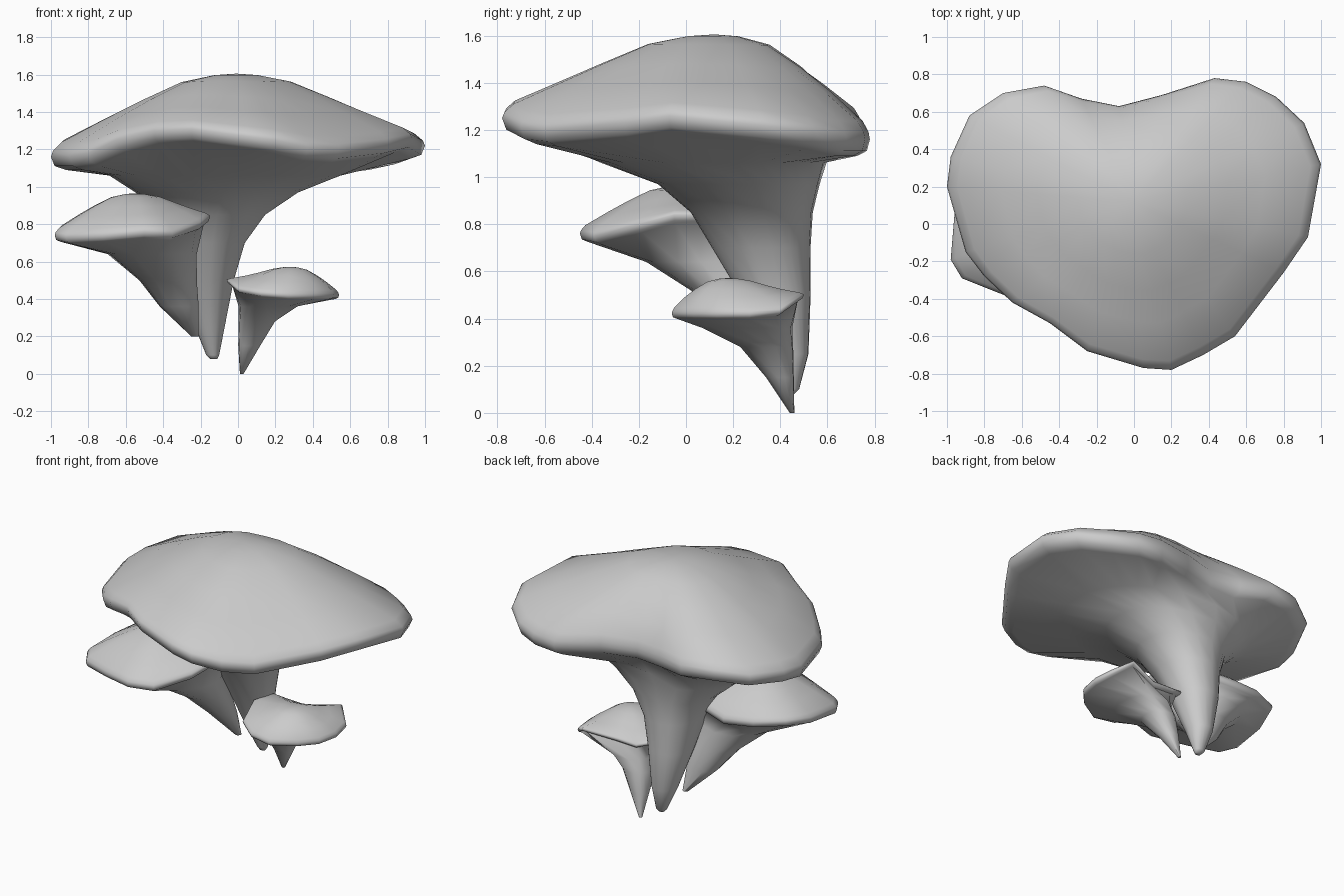
import bpy
import bmesh
import math
from mathutils import Vector

default_cube = bpy.data.objects.get("Cube")
if default_cube:
    bpy.data.objects.remove(default_cube, do_unlink=True)

# One plain matte colour for the whole cluster
grey = bpy.data.materials.new("mushroom_grey")
grey.use_nodes = True
grey_colour = (0.6, 0.6, 0.6, 1)
grey.diffuse_color = grey_colour
grey.node_tree.nodes["Principled BSDF"].inputs["Base Color"].default_value = grey_colour

# Dome section: distance from the apex as a share of the rim, height as a share of the dome
DOME_PROFILE = [(0.13, 0.98), (0.32, 0.89), (0.54, 0.66), (0.73, 0.44), (0.95, 0.17), (0.99, 0.07)]


def dome_ring(rim, apex, share, rise):
    """Ring of the cap that follows the rim outside and grows rounder near the apex."""
    spokes = [Vector((p.x - apex.x, p.y - apex.y, 0)) for p in rim]
    mean_radius = sum(spoke.length for spoke in spokes) / len(rim)
    mean_height = sum(point.z for point in rim) / len(rim)
    roundness = (1 - share) * 0.9
    ring = []
    for point, spoke in zip(rim, spokes):
        radius = spoke.length + (mean_radius - spoke.length) * roundness
        base = point.z + (mean_height - point.z) * roundness
        flat = apex + spoke.normalized() * radius * share
        flat.z = base + (apex.z - base) * rise
        ring.append(flat)
    return ring


def lip_ring(rim, apex, share, drop):
    """Rolled lower edge of the cap."""
    ring = [apex.lerp(point, share) for point in rim]
    for lower, point in zip(ring, rim):
        lower.z = point.z - drop
    return ring


def stem_ring(rim, apex, section):
    """Oval stem section given as height, left and right x, front and back y."""
    z, x_low, x_high, y_low, y_high = section
    centre_x, radius_x = (x_low + x_high) / 2, (x_high - x_low) / 2
    centre_y, radius_y = (y_low + y_high) / 2, (y_high - y_low) / 2
    ring = []
    for point in rim:
        angle = math.atan2(point.y - apex.y, point.x - apex.x)
        ring.append(Vector((centre_x + radius_x * math.cos(angle),
                            centre_y + radius_y * math.sin(angle), z)))
    return ring


def build_mushroom(name, apex, outline, lip, sections):
    """Loft a cap and its flared stem as one closed skin."""
    apex = Vector(apex)
    rim = [Vector(point) for point in outline]
    rings = [dome_ring(rim, apex, share, rise) for share, rise in DOME_PROFILE]
    rings.append(rim)
    rings.append(lip_ring(rim, apex, 0.98, lip * 0.7))
    rings.append(lip_ring(rim, apex, 0.92, lip))
    rings += [stem_ring(rim, apex, section) for section in sections]

    bm = bmesh.new()
    loops = [[bm.verts.new(point) for point in ring] for ring in rings]
    top = bm.verts.new(apex)
    count = len(rim)
    for i in range(count):
        j = (i + 1) % count
        bm.faces.new((top, loops[0][i], loops[0][j]))
        for upper, lower in zip(loops, loops[1:]):
            bm.faces.new((upper[i], lower[i], lower[j], upper[j]))
    bm.faces.new(loops[-1])
    bmesh.ops.recalc_face_normals(bm, faces=bm.faces)

    mesh = bpy.data.meshes.new(name)
    bm.to_mesh(mesh)
    bm.free()
    mesh.materials.append(grey)
    mushroom = bpy.data.objects.new(name, mesh)
    bpy.context.collection.objects.link(mushroom)
    bpy.ops.object.select_all(action="DESELECT")
    mushroom.select_set(True)
    bpy.context.view_layer.objects.active = mushroom
    bpy.ops.object.shade_smooth_by_angle(angle=math.radians(70))


# Large heart-shaped mushroom
build_mushroom(
    "large_mushroom", (-0.01, 0.12, 1.605),
    [(1, 0.32, 1.22), (0.91, 0.54, 1.19), (0.76, 0.68, 1.16), (0.6, 0.76, 1.16),
     (0.43, 0.78, 1.16), (0.15, 0.69, 1.2), (-0.08, 0.63, 1.2), (-0.28, 0.67, 1.21),
     (-0.48, 0.74, 1.23), (-0.7, 0.7, 1.24), (-0.88, 0.58, 1.21), (-0.98, 0.36, 1.18),
     (-1, 0.2, 1.16), (-0.9, -0.15, 1.16), (-0.8, -0.28, 1.18), (-0.65, -0.42, 1.25),
     (-0.45, -0.53, 1.3), (-0.25, -0.68, 1.31), (0.05, -0.77, 1.27), (0.2, -0.78, 1.25),
     (0.37, -0.7, 1.21), (0.54, -0.6, 1.2), (0.8, -0.26, 1.23), (0.93, -0.07, 1.26)],
    0.07,
    [(1.06, -0.69, 0.56, -0.36, 0.6), (0.97, -0.55, 0.33, -0.12, 0.57),
     (0.85, -0.41, 0.15, 0.02, 0.54), (0.7, -0.34, 0.04, 0.11, 0.53),
     (0.5, -0.3, -0.02, 0.23, 0.53), (0.25, -0.23, -0.07, 0.35, 0.52),
     (0.1, -0.17, -0.1, 0.42, 0.48), (0.08, -0.15, -0.11, 0.43, 0.46)])

# Middle mushroom on the -x side
build_mushroom(
    "middle_mushroom", (-0.55, -0.02, 0.965),
    [(-0.15, 0.08, 0.84), (-0.15, -0.05, 0.84), (-0.2, -0.2, 0.8), (-0.35, -0.39, 0.75),
     (-0.5, -0.45, 0.76), (-0.72, -0.37, 0.74), (-0.92, -0.29, 0.73), (-0.98, -0.19, 0.74),
     (-0.96, 0.05, 0.76), (-0.9, 0.23, 0.79), (-0.72, 0.32, 0.77), (-0.52, 0.35, 0.75),
     (-0.3, 0.3, 0.78), (-0.18, 0.2, 0.83)],
    0.035,
    [(0.64, -0.7, -0.22, -0.17, 0.33), (0.5, -0.53, -0.22, 0.05, 0.34),
     (0.36, -0.42, -0.21, 0.19, 0.35), (0.2, -0.25, -0.21, 0.31, 0.35)])

# Small mushroom on the +x side
build_mushroom(
    "small_mushroom", (0.28, 0.18, 0.572),
    [(0.54, 0.27, 0.42), (0.52, 0.4, 0.43), (0.42, 0.5, 0.5), (0.2, 0.43, 0.46),
     (0.06, 0.44, 0.46), (-0.03, 0.41, 0.49), (-0.06, 0.25, 0.5), (0, 0.05, 0.45),
     (0.12, -0.04, 0.43), (0.27, -0.06, 0.42), (0.42, 0.03, 0.42), (0.51, 0.13, 0.42)],
    0.02,
    [(0.36, 0, 0.32, 0.07, 0.46), (0.28, 0, 0.2, 0.23, 0.46),
     (0.15, 0, 0.12, 0.34, 0.46), (0, 0.01, 0.03, 0.44, 0.46)])
